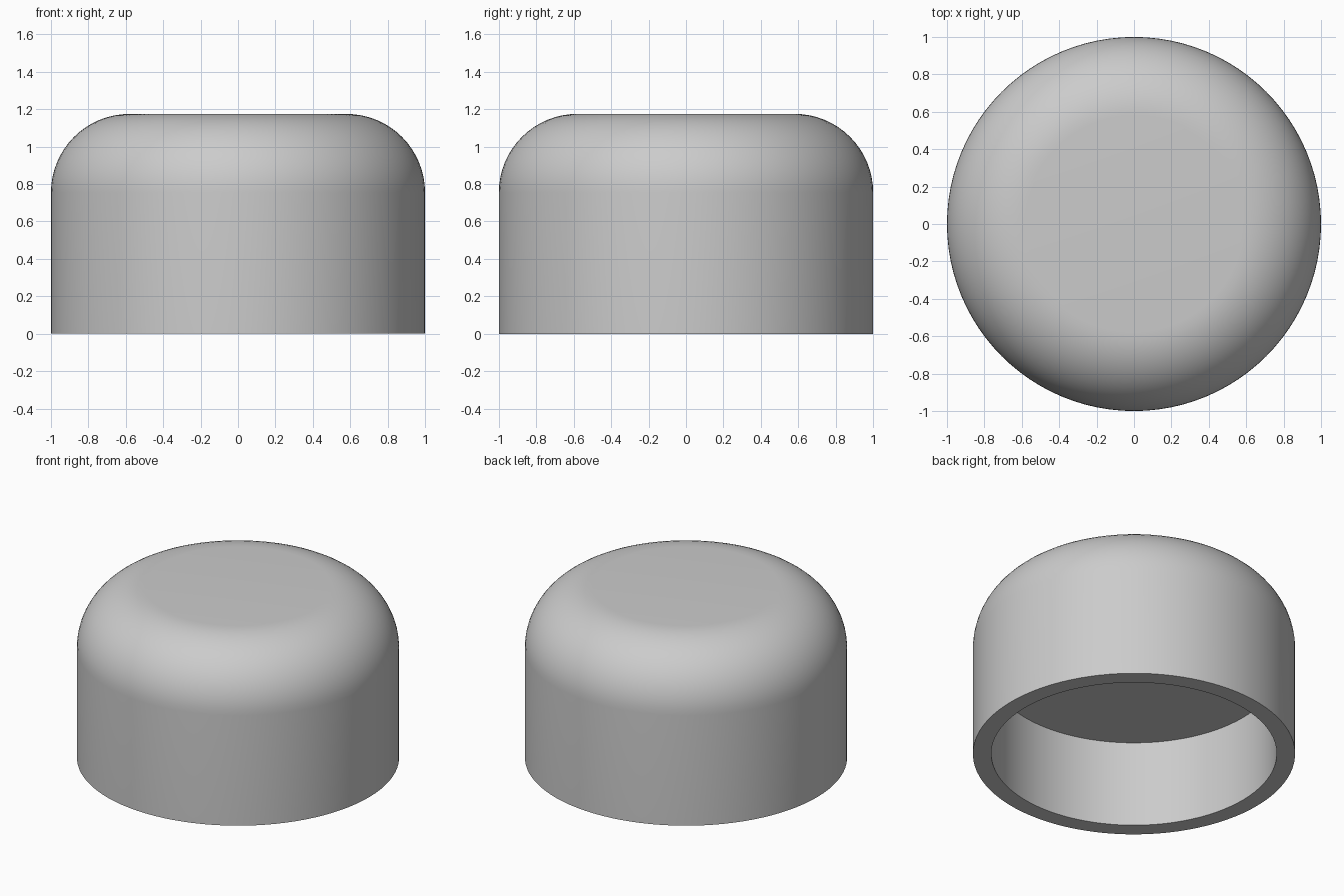
import bpy
import bmesh
import math

if "Cube" in bpy.data.objects:
    bpy.data.objects.remove(bpy.data.objects["Cube"], do_unlink=True)

SEGMENTS = 96
RADIUS, HEIGHT = 1.0, 1.175
FILLET = 0.42
INNER_RADIUS, INNER_DEPTH = 0.886, 0.59

# Plain grey material
grey = bpy.data.materials.new("light_grey")
grey.use_nodes = True
colour = (0.6, 0.6, 0.6, 1.0)
grey.diffuse_color = colour
grey.node_tree.nodes["Principled BSDF"].inputs["Base Color"].default_value = colour

# Half section: recess ceiling, inner wall, rim, outer wall, rounded shoulder, flat top
profile = [(0, INNER_DEPTH), (INNER_RADIUS, INNER_DEPTH), (INNER_RADIUS, 0), (RADIUS, 0)]
for i in range(17):
    a = math.radians(90 * i / 16)
    profile.append((RADIUS - FILLET + FILLET * math.cos(a),
                    HEIGHT - FILLET + FILLET * math.sin(a)))
profile.append((0, HEIGHT))

# Turn the section around the vertical axis
bm = bmesh.new()
verts = [bm.verts.new((r, 0, z)) for r, z in profile]
edges = [bm.edges.new(pair) for pair in zip(verts, verts[1:])]
bmesh.ops.spin(bm, geom=verts + edges, cent=(0, 0, 0), axis=(0, 0, 1),
               angle=math.tau, steps=SEGMENTS, use_merge=False)
bmesh.ops.remove_doubles(bm, verts=bm.verts, dist=1e-4)
bmesh.ops.recalc_face_normals(bm, faces=bm.faces)

mesh = bpy.data.meshes.new("rounded_cap")
bm.to_mesh(mesh)
bm.free()
mesh.materials.append(grey)
cap = bpy.data.objects.new("rounded_cap", mesh)
bpy.context.collection.objects.link(cap)

# Smooth curved walls, sharp rim and recess edges
bpy.ops.object.select_all(action="DESELECT")
cap.select_set(True)
bpy.context.view_layer.objects.active = cap
bpy.ops.object.shade_smooth_by_angle(angle=math.radians(30))
